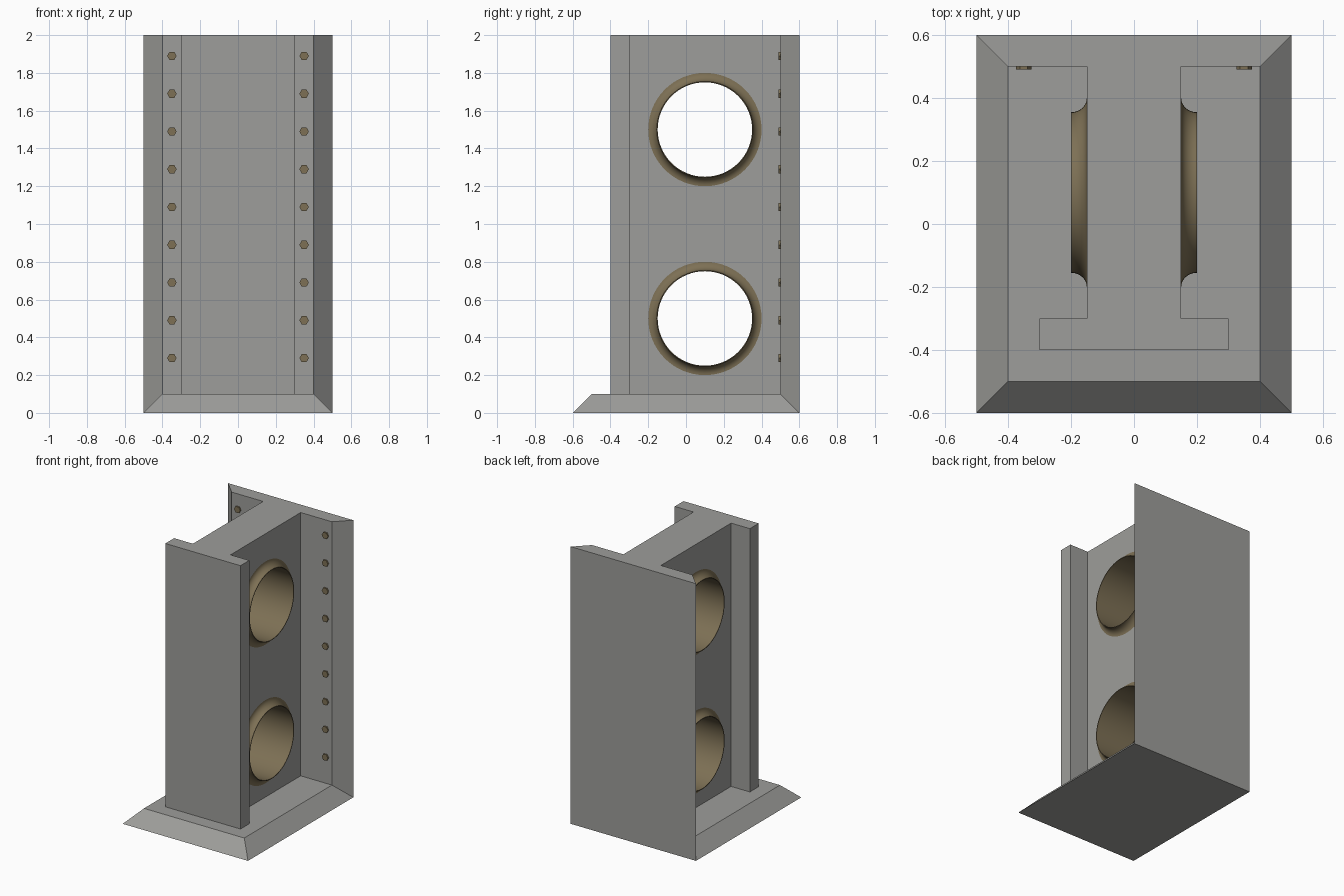
import bpy, bmesh, math
from mathutils import Matrix

if "Cube" in bpy.data.objects:
    bpy.data.objects.remove(bpy.data.objects["Cube"])


def material(name, rgb):
    m = bpy.data.materials.new(name)
    m.diffuse_color = (*rgb, 1)
    m.use_nodes = True
    m.node_tree.nodes["Principled BSDF"].inputs["Base Color"].default_value = m.diffuse_color
    return m


GREY = material("grey steel", (0.34, 0.34, 0.325))
BROWN = material("dull bronze", (0.205, 0.162, 0.09))


def add_object(name, bm, mat):
    bmesh.ops.recalc_face_normals(bm, faces=bm.faces[:])
    mesh = bpy.data.meshes.new(name)
    bm.to_mesh(mesh)
    bm.free()
    mesh.materials.append(mat)
    ob = bpy.data.objects.new(name, mesh)
    bpy.context.collection.objects.link(ob)
    return ob


def loft(name, loops, mat, matrix=None, closed=False):
    """Skin a list of point loops; cap both ends, or join last to first."""
    bm = bmesh.new()
    rings = [[bm.verts.new(p) for p in loop] for loop in loops]
    pairs = list(zip(rings, rings[1:]))
    if closed:
        pairs.append((rings[-1], rings[0]))
    else:
        bm.faces.new(rings[0])
        bm.faces.new(rings[-1])
    n = len(rings[0])
    for a, b in pairs:
        for i in range(n):
            j = (i + 1) % n
            bm.faces.new((a[i], a[j], b[j], b[i]))
    if matrix:
        bm.transform(matrix)
    return add_object(name, bm, mat)


def prism(name, outline, z0, z1, mat, matrix=None):
    return loft(name, [[(x, y, z) for x, y in outline] for z in (z0, z1)], mat, matrix)


def rect(x, y0, y1):
    return [(-x, y0), (x, y0), (x, y1), (-x, y1)]


def circle(r, n):
    return [(r * math.cos(2 * math.pi * i / n), r * math.sin(2 * math.pi * i / n)) for i in range(n)]


# Base plate with sloped edges
loft("base_plate", [[(x, y, 0) for x, y in rect(0.5, -0.6, 0.6)],
                    [(x, y, 0.1) for x, y in rect(0.4, -0.5, 0.5)]], GREY)

# Back flange, flaring towards the rear
prism("back_flange", [(-0.4, 0.5), (0.4, 0.5), (0.5, 0.6), (-0.5, 0.6)], 0, 2, GREY)

# Front flange and web
prism("front_flange", rect(0.3, -0.4, -0.3), 0.1, 2, GREY)
web = prism("web", rect(0.15, -0.3, 0.5), 0.1, 2, GREY)

# Collar cross-section (x, radius): straight bore, concave flare down to the web
SIDE = 64
flare = []
for k in range(9):
    a = math.radians(90 * k / 8)
    flare.append((0.2 - 0.05 * math.cos(a), 0.3 - 0.045 * math.sin(a)))
section = ([(0.2, 0.25)] + flare[::-1] + [(0.14, 0.3)]
           + [(-0.14, 0.3)] + [(-x, r) for x, r in flare] + [(-0.2, 0.25)])

# Round openings, each lined with a collar
for label, z in (("lower", 0.5), ("upper", 1.5)):
    place = Matrix.Translation((0, 0.1, z)) @ Matrix.Rotation(math.pi / 2, 4, 'Y')
    cutter = prism(label + "_hole_cutter", circle(0.275, SIDE), -0.3, 0.3, GREY, place)
    cutter.hide_render = True
    cutter.hide_set(True)
    cutter.display_type = 'WIRE'
    mod = web.modifiers.new(label + "_hole", 'BOOLEAN')
    mod.operation = 'DIFFERENCE'
    mod.solver = 'EXACT'
    mod.object = cutter
    collar = loft(label + "_collar", [[(x, y, h) for x, y in circle(r, SIDE)] for h, r in section],
                  BROWN, place, closed=True)
    bpy.ops.object.select_all(action='DESELECT')
    collar.select_set(True)
    bpy.context.view_layer.objects.active = collar
    bpy.ops.object.shade_smooth_by_angle(angle=math.radians(30))

# Hexagonal rivets down both edges of the back flange
for side, sx in (("left", -1), ("right", 1)):
    for i in range(9):
        place = Matrix.Translation((sx * 0.35, 0.5, 0.29 + 0.2 * i)) @ Matrix.Rotation(math.pi / 2, 4, 'X')
        prism(f"{side}_rivet_{i + 1}", circle(0.025, 6), -0.01, 0.01, BROWN, place)
